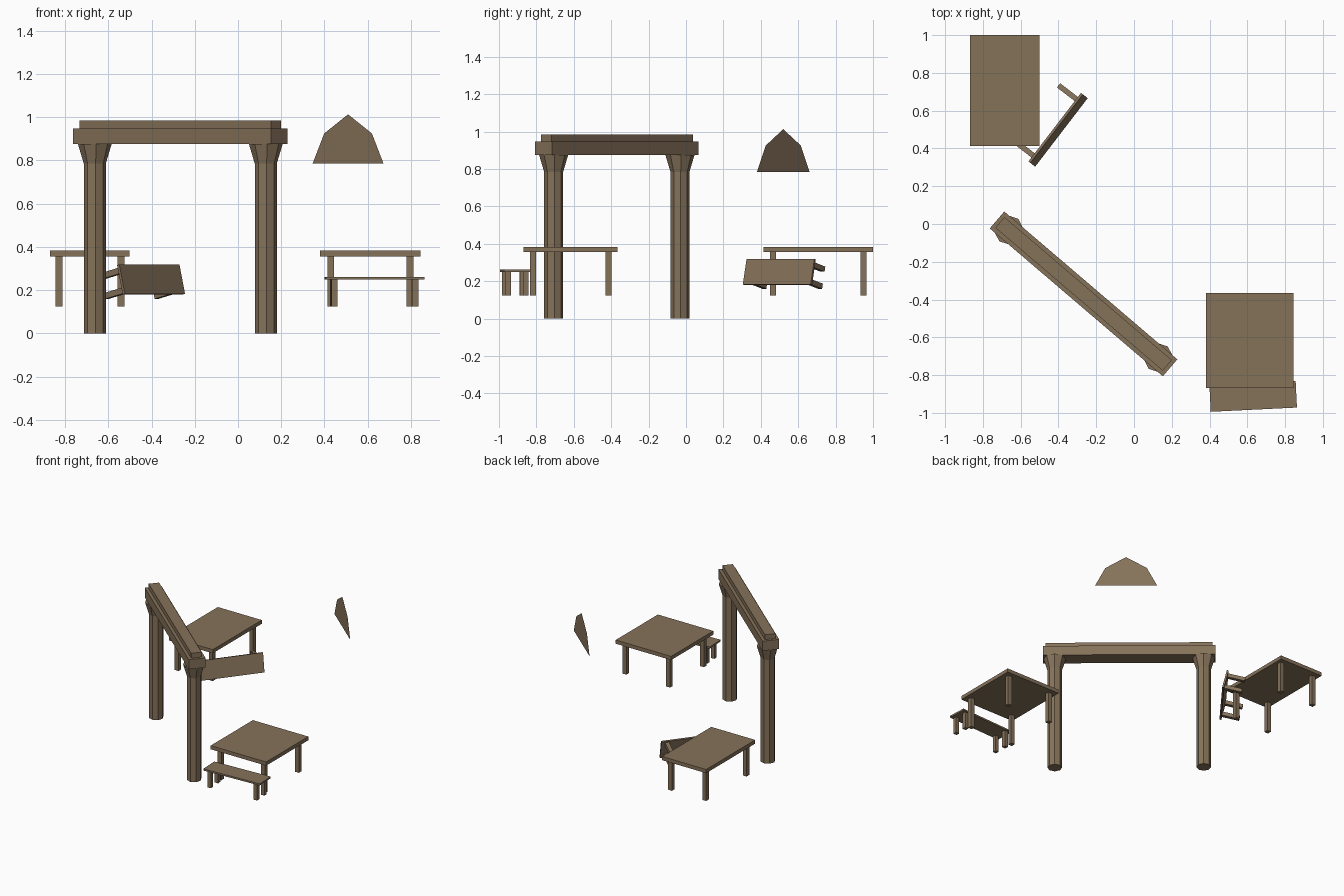
import bpy, bmesh, math
from mathutils import Matrix, Vector

if "Cube" in bpy.data.objects:
    bpy.data.objects.remove(bpy.data.objects["Cube"])

wood = bpy.data.materials.new("weathered wood")
wood.diffuse_color = (0.235, 0.168, 0.102, 1)
wood.use_nodes = True
wood.node_tree.nodes["Principled BSDF"].inputs["Base Color"].default_value = wood.diffuse_color


def finish(name, bm, matrix=Matrix()):
    mesh = bpy.data.meshes.new(name)
    bm.to_mesh(mesh)
    bm.free()
    mesh.materials.append(wood)
    obj = bpy.data.objects.new(name, mesh)
    obj.matrix_world = matrix
    bpy.context.collection.objects.link(obj)
    return obj


def box(name, size, centre, frame=Matrix()):
    bm = bmesh.new()
    bmesh.ops.create_cube(bm, size=1)
    bmesh.ops.scale(bm, vec=size, verts=bm.verts)
    bmesh.ops.translate(bm, vec=centre, verts=bm.verts)
    return finish(name, bm, frame)


def furniture(name, frame, length, width, thick, leg, leg_len, dx, dy):
    """Slab with its top face at local z = 0, and four square legs below."""
    box(name + "_top", (length, width, thick), (0, 0, -thick / 2), frame)
    for i, sx in enumerate((-1, 1)):
        for j, sy in enumerate((-1, 1)):
            box(f"{name}_leg_{i}{j}", (leg, leg, leg_len),
                (sx * dx, sy * dy, -thick - leg_len / 2), frame)


# Gateway: two octagonal posts with flared capitals under a stepped beam
turn = Matrix.Rotation(math.radians(-40.5), 4, 'Z')
gate = Matrix.Translation((-0.267, -0.370, 0)) @ turn
profile = [(0.051, 0), (0.051, 0.785), (0.078, 0.875)]
for side, name in ((-1, "left_post"), (1, "right_post")):
    bm = bmesh.new()
    rings = []
    for r, z in profile:
        rings.append([bm.verts.new((side * 0.52 + r * math.cos(k * math.pi / 4),
                                    r * math.sin(k * math.pi / 4), z)) for k in range(8)])
    for lo, hi in zip(rings, rings[1:]):
        for k in range(8):
            n = (k + 1) % 8
            bm.faces.new((lo[k], lo[n], hi[n], hi[k]))
    bm.faces.new(rings[0][::-1])
    bm.faces.new(rings[-1])
    finish(name, bm, gate)
box("lower_beam", (1.205, 0.118, 0.073), (0, 0, 0.9115), gate)
box("upper_beam", (1.165, 0.074, 0.037), (0, 0, 0.9665), gate)

# Flat gable panel, parallel to the gateway
bm = bmesh.new()
outline = [(-0.216, 0.785), (0.216, 0.785), (0.145, 0.925), (0, 1.013), (-0.145, 0.925)]
bm.faces.new([bm.verts.new((x, 0, z)) for x, z in outline])
finish("gable_panel", bm, Matrix.Translation((0.509, 0.52, 0)) @ turn)

# Two tables
furniture("back_table", Matrix.Translation((-0.685, 0.707, 0.383)),
          0.368, 0.586, 0.028, 0.032, 0.23, 0.143, 0.242)
furniture("front_table", Matrix.Translation((0.612, -0.617, 0.383)),
          0.464, 0.504, 0.028, 0.032, 0.23, 0.183, 0.202)

# Upright bench and tipped-over bench
bench = (0.457, 0.14, 0.013, 0.028, 0.124, 0.188, 0.047)
furniture("bench", Matrix.Translation((0.631, -0.913, 0.262)) @ Matrix.Rotation(math.radians(2.8), 4, 'Z'),
          *bench)
a, t = math.radians(52.5), math.radians(13.5)
along = Vector((math.cos(a), math.sin(a), 0))
up = Vector((math.sin(a) * math.cos(t), -math.cos(a) * math.cos(t), math.sin(t)))
across = up.cross(along)
tipped = Matrix((along, across, up)).transposed().to_4x4()
furniture("tipped_bench", Matrix.Translation((-0.397, 0.495, 0.251)) @ tipped, *bench)
